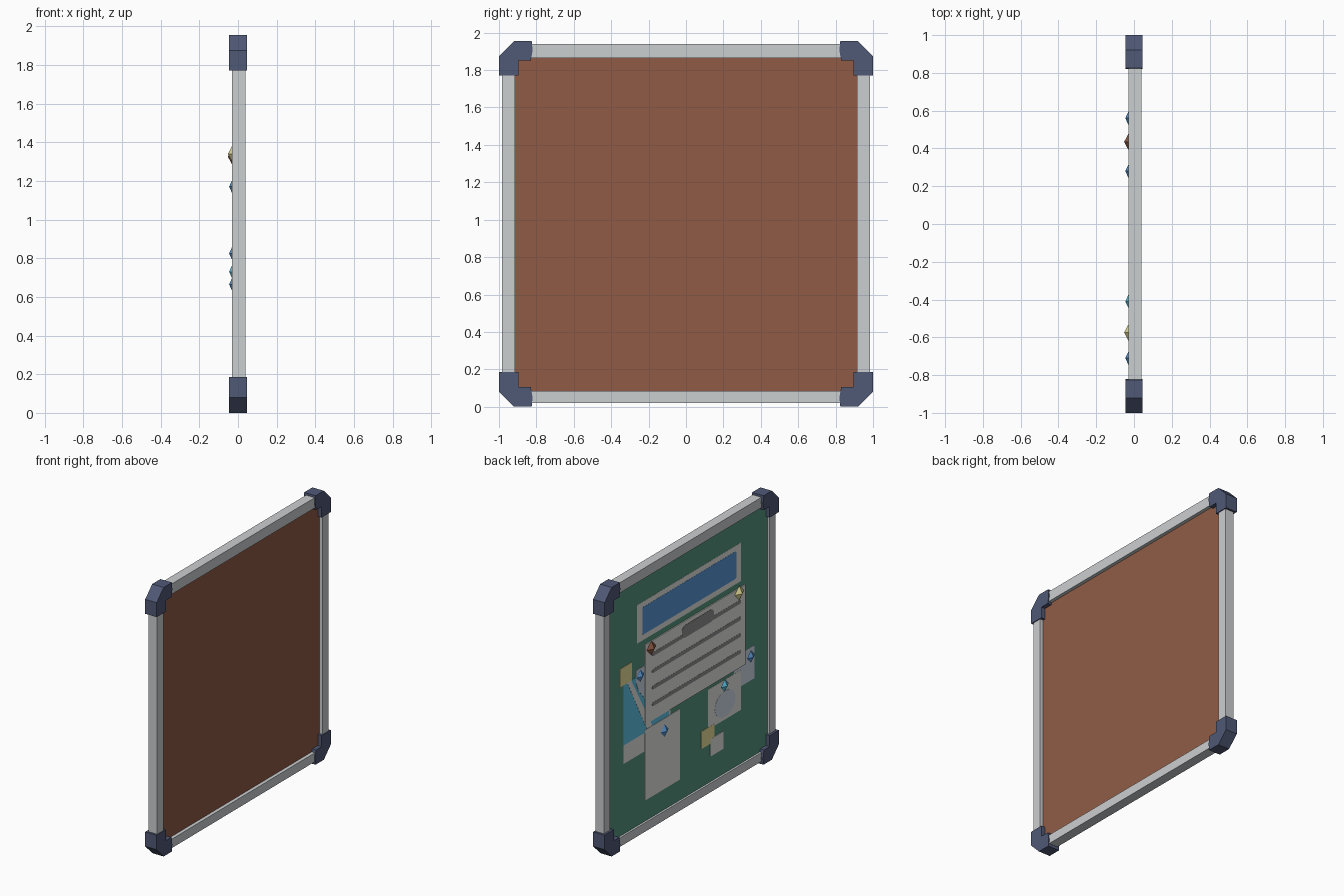
import bpy, bmesh, math

if "Cube" in bpy.data.objects:
    bpy.data.objects.remove(bpy.data.objects["Cube"])


def material(name, *rgb):
    m = bpy.data.materials.new(name)
    m.diffuse_color = (*rgb, 1)
    m.use_nodes = True
    m.node_tree.nodes["Principled BSDF"].inputs["Base Color"].default_value = m.diffuse_color
    return m


RAIL = material("silver_rail", .60, .62, .63)
CORNER = material("navy_plastic", .08, .10, .18)
GREEN = material("green_felt", .09, .30, .21)
BROWN = material("brown_backing", .28, .105, .06)
PAPER = material("white_paper", .78, .78, .76)
BLUE = material("blue", .10, .32, .68)
TEAL = material("teal", .12, .60, .85)
YELLOW = material("yellow", .88, .82, .36)
GREY = material("dark_grey", .28, .28, .28)
PALE = material("pale_blue_grey", .66, .74, .83)

FACE = -.015   # x of the felt surface


def finish(name, bm, mat):
    bmesh.ops.recalc_face_normals(bm, faces=bm.faces)
    me = bpy.data.meshes.new(name)
    bm.to_mesh(me)
    bm.free()
    me.materials.append(mat)
    bpy.context.collection.objects.link(bpy.data.objects.new(name, me))


def prism(name, pts, x0, x1, mat):
    """Extrude a (y, z) outline from x0 to x1."""
    bm = bmesh.new()
    a = [bm.verts.new((x0, y, z)) for y, z in pts]
    b = [bm.verts.new((x1, y, z)) for y, z in pts]
    bm.faces.new(a)
    bm.faces.new(b)
    n = len(pts)
    for i in range(n):
        j = (i + 1) % n
        bm.faces.new((a[i], a[j], b[j], b[i]))
    finish(name, bm, mat)


def rect(y0, y1, z0, z1):
    return [(y0, z0), (y1, z0), (y1, z1), (y0, z1)]


def rounded(y0, y1, z0, z1, r, n=4):
    pts = []
    for k, (cy, cz) in enumerate([(y1 - r, z1 - r), (y0 + r, z1 - r),
                                  (y0 + r, z0 + r), (y1 - r, z0 + r)]):
        for i in range(n + 1):
            t = math.pi / 2 * (k + i / n)
            pts.append((cy + r * math.cos(t), cz + r * math.sin(t)))
    return pts


def plate(name, pts, layer, mat):
    prism(name, pts, FACE, FACE - .001 * layer, mat)


# board: felt in front, brown backing behind
prism("felt_panel", rect(-.93, .93, .07, 1.88), FACE, 0, GREEN)
prism("back_panel", rect(-.93, .93, .07, 1.88), 0, .015, BROWN)

# frame rails
for s, side in ((-1, "right"), (1, "left")):
    prism("rail_" + side, rect(s * .915, s * .985, .08, 1.87), -.03, .04, RAIL)
for z0, z1, side in ((.02, .085, "bottom"), (1.865, 1.94, "top")):
    prism("rail_" + side, rect(-.93, .93, z0, z1), -.03, .04, RAIL)

# chamfered L-shaped corner caps
cap = [(0, .08), (.08, 0), (.175, 0), (.18, .05), (.17, .105),
       (.105, .105), (.105, .185), (0, .185)]
for sy in (-1, 1):
    for sz in (-1, 1):
        pts = [(sy * (1 - a), .9775 + sz * (.9775 - b)) for a, b in cap]
        prism("corner_cap", pts, -.046, .046, CORNER)

# banner across the top
plate("banner_paper", rect(-.61, .585, 1.41, 1.69), 1, PAPER)
plate("banner_fill", rounded(-.555, .525, 1.45, 1.65, .015), 2, BLUE)

# picture page on the left with sky, diagonal stripe and cloud
plate("picture_page", rect(.2, .74, .595, 1.17), 1, PAPER)
plate("picture_fill", rect(.22, .74, .73, 1.17), 2, TEAL)
plate("picture_stripe", [(.70, 1.17), (.655, 1.17), (.40, .73), (.465, .73)], 3, PAPER)
plate("picture_cloud", [(.60, 1.22), (.40, 1.22), (.40, .95), (.50, .98),
                        (.57, 1.06), (.60, 1.13)], 4, PALE)

# loose pages and sticky notes
plate("long_page", rect(.10, .497, .238, .75), 5, PAPER)
plate("side_page", rect(-.763, -.53, .645, .885), 1, PALE)
plate("sketch_page", rect(-.61, -.23, .475, .765), 2, PAPER)
blob = [(-.425 + .12 * math.cos(i * math.tau / 16),
         .59 + .095 * math.sin(i * math.tau / 16)) for i in range(16)]
plate("sketch_blob", blob, 3, PALE)
plate("sticky_note_left", rect(.647, .786, 1.167, 1.30), 3, YELLOW)
plate("sticky_note_low", rect(-.30, -.15, .363, .49), 3, YELLOW)
plate("small_note", rect(-.405, -.254, .27, .397), 4, PAPER)

# main notice with heading bar and ruled lines
plate("notice_sheet", rect(-.65, .497, .79, 1.37), 7, PAPER)
plate("notice_heading", rounded(-.29, .08, 1.25, 1.34, .04), 9, GREY)
for i in range(4):
    z = 1.268 - .121 * i
    plate("notice_line", rounded(-.60, .42, z - .014, z + .014, .012), 8, GREY)

# faceted push pins: y, z, radius, tip, colour
for y, z, r, tip, mat in ((.56, 1.17, .045, -.046, BLUE), (.28, .665, .045, -.046, BLUE),
                          (-.41, .73, .045, -.046, TEAL), (-.71, .825, .045, -.046, BLUE),
                          (.435, 1.325, .052, -.052, BROWN), (-.575, 1.34, .052, -.052, YELLOW)):
    bm = bmesh.new()
    ring = [bm.verts.new((-.025, y + r * a, z + r * b))
            for a, b in ((1, 0), (0, 1), (-1, 0), (0, -1))]
    for x in (tip, FACE):
        apex = bm.verts.new((x, y, z))
        for i in range(4):
            bm.faces.new((ring[i], ring[(i + 1) % 4], apex))
    finish("push_pin", bm, mat)
